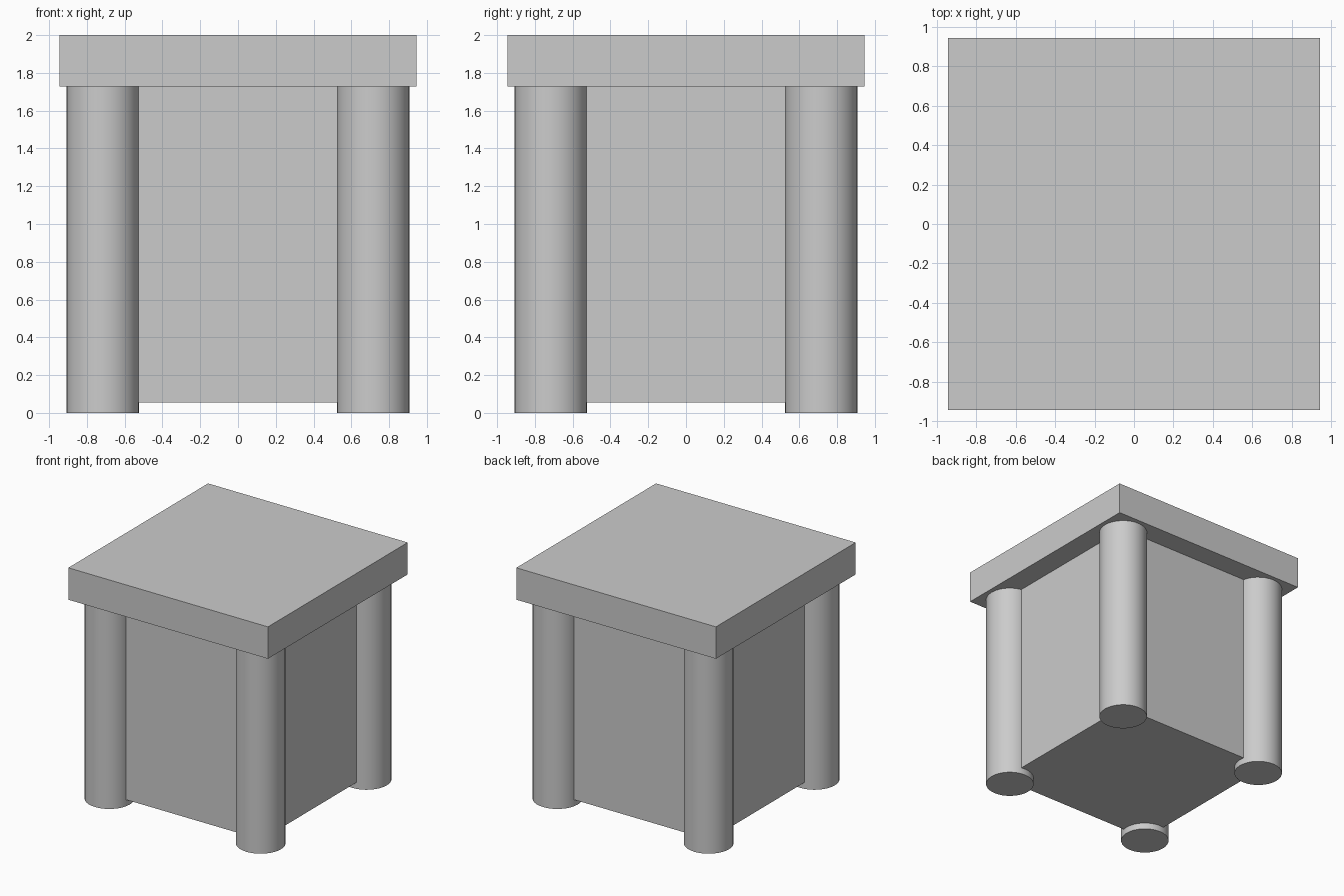
import bpy
import math

if "Cube" in bpy.data.objects:
    bpy.data.objects.remove(bpy.data.objects["Cube"])


def box(name, sx, sy, z0, z1):
    bpy.ops.mesh.primitive_cube_add(size=1, location=(0, 0, (z0 + z1) / 2))
    ob = bpy.context.object
    ob.name = name
    ob.scale = (sx, sy, z1 - z0)
    bpy.ops.object.transform_apply(location=False, rotation=False, scale=True)
    return ob


def leg(name, x, y, radius, height):
    bpy.ops.mesh.primitive_cylinder_add(vertices=32, radius=radius, depth=height,
                                        location=(x, y, height / 2))
    ob = bpy.context.object
    ob.name = name
    bpy.ops.object.shade_smooth_by_angle(angle=math.radians(35))
    return ob


SLAB_BOTTOM = 1.727
LEG_OFFSET = 0.716

# Overhanging square top
box("top_slab", 1.89, 1.89, SLAB_BOTTOM, 2.0)

# Closed body, raised slightly off the floor
box("body", 1.505, 1.515, 0.055, SLAB_BOTTOM)

# Round corner legs, partly sunk into the body
for depth_name, sy in (("front", -1), ("back", 1)):
    for side_name, sx in (("left", -1), ("right", 1)):
        leg(f"{depth_name}_{side_name}_leg", sx * LEG_OFFSET, sy * LEG_OFFSET,
            0.193, SLAB_BOTTOM)
